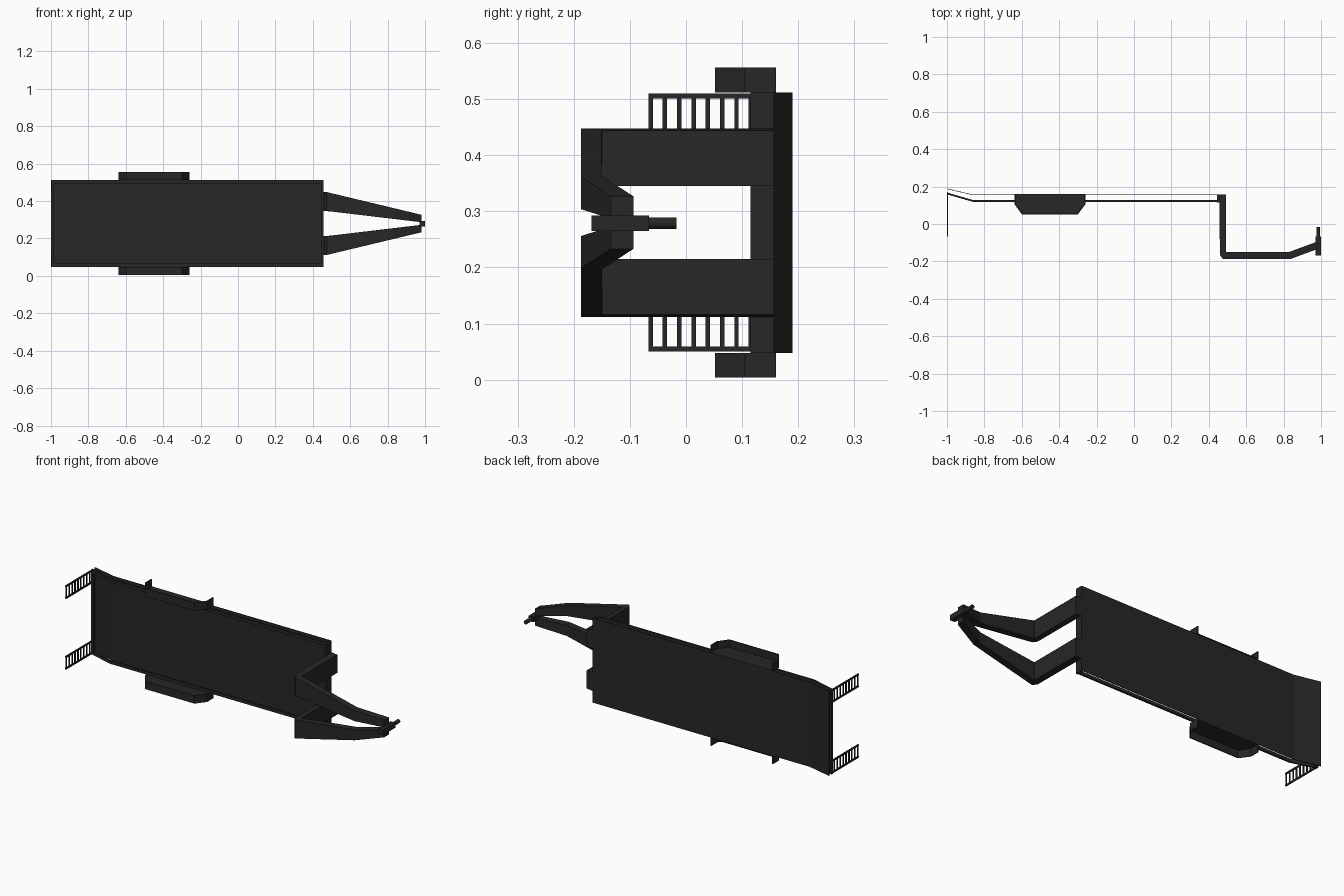
import bpy, bmesh, math
from mathutils import Matrix

if "Cube" in bpy.data.objects:
    bpy.data.objects.remove(bpy.data.objects["Cube"])

ZC = 0.28  # mirror plane across the trailer width

mat = bpy.data.materials.new("black_paint")
mat.diffuse_color = (0.02, 0.02, 0.02, 1)
mat.use_nodes = True
mat.node_tree.nodes["Principled BSDF"].inputs["Base Color"].default_value = mat.diffuse_color


def finish(name, bm):
    bmesh.ops.recalc_face_normals(bm, faces=bm.faces)
    me = bpy.data.meshes.new(name)
    bm.to_mesh(me)
    bm.free()
    me.materials.append(mat)
    ob = bpy.data.objects.new(name, me)
    bpy.context.collection.objects.link(ob)
    return ob


def add_rings(bm, rings):
    """Skin a list of 4-point rings into a closed tube."""
    vs = [[bm.verts.new(p) for p in r] for r in rings]
    for a, b in zip(vs, vs[1:]):
        for i in range(4):
            j = (i + 1) % 4
            bm.faces.new((a[i], a[j], b[j], b[i]))
    bm.faces.new(vs[0])
    bm.faces.new(vs[-1][::-1])


def add_box(bm, x0, x1, y0, y1, z0, z1):
    add_rings(bm, [[(x, y0, z0), (x, y1, z0), (x, y1, z1), (x, y0, z1)] for x in (x0, x1)])


def add_strip(bm, pairs, z0, z1):
    """Bent bar: pairs of (outer, inner) xy points with constant width in z."""
    add_rings(bm, [[(*o, z0), (*i, z0), (*i, z1), (*o, z1)] for o, i in pairs])


def mirror_z(bm):
    geo = bmesh.ops.duplicate(bm, geom=bm.verts[:] + bm.edges[:] + bm.faces[:])["geom"]
    for v in geo:
        if isinstance(v, bmesh.types.BMVert):
            v.co.z = 2 * ZC - v.co.z


# Deck sheet with sloped tail
bm = bmesh.new()
add_strip(bm, [((-1, .187), (-1, .190)), ((-.86, .154), (-.86, .157)),
               ((.457, .154), (.457, .157))], .048, .512)
finish("deck_sheet", bm)

# Perimeter rails following the deck
bm = bmesh.new()
add_strip(bm, [((-1, .158), (-1, .168)), ((-.86, .118), (-.86, .128)),
               ((.457, .118), (.457, .128))], .495, .512)
mirror_z(bm)
add_box(bm, -1, -.984, .155, .167, .048, .512)
finish("deck_rails", bm)

# Front wall of the deck
bm = bmesh.new()
add_box(bm, .445, .457, .115, .157, .048, .512)
finish("front_wall", bm)

# Fenders: bent strip open to the outside, with an inner wall
out = [(-.638, .16), (-.638, .105), (-.60, .052), (-.30, .052), (-.26, .105), (-.26, .16)]
inn = [(-.633, .16), (-.633, .107), (-.598, .057), (-.302, .057), (-.265, .107), (-.265, .16)]
bm = bmesh.new()
add_strip(bm, list(zip(out, inn)), .512, .556)
wall = bm.faces.new([bm.verts.new((x, y, .513)) for x, y in out])
ext = bmesh.ops.extrude_face_region(bm, geom=[wall])["geom"]
bmesh.ops.translate(bm, vec=(0, 0, .003), verts=[v for v in ext if isinstance(v, bmesh.types.BMVert)])
mirror_z(bm)
finish("fenders", bm)

# Gooseneck arms: upright, horizontal run and drop to the coupler, tapering inward
def arm_z(x):
    t = max(0, (x - .475) / .505)
    return .347 - .06 * t, .448 - .121 * t


path = [((.457, .157), (.492, .157)), ((.459, -.165), (.492, -.15)),
        ((.475, -.187), (.4925, -.1505)), ((.838, -.187), (.828, -.15)),
        ((.98, -.134), (.98, -.094))]
rings = []
for o, i in path:
    (oi, oo), (ii, io) = arm_z(o[0]), arm_z(i[0])
    rings.append([(*o, oi), (*i, ii), (*i, io), (*o, oo)])
bm = bmesh.new()
add_rings(bm, rings)
mirror_z(bm)
finish("gooseneck_arms", bm)

# Coupler: square sleeve with a round pin
bm = bmesh.new()
add_box(bm, .97, 1.0, -.168, -.066, .265, .293)
rot = Matrix.Translation((.985, -.06, ZC - .001)) @ Matrix.Rotation(math.pi / 2, 4, 'X')
bmesh.ops.create_cone(bm, cap_ends=True, segments=12, radius1=.0105, radius2=.0105,
                      depth=.086, matrix=rot)
finish("coupler", bm)

# Ladder ramps standing at the tail
bm = bmesh.new()
for z in (.437, .501):
    add_box(bm, -1, -.994, -.067, .17, z, z + .009)
for k in range(10):
    y = -.067 + k * .0255
    add_box(bm, -.999, -.995, y, min(y + .008, .17), .446, .501)
mirror_z(bm)
finish("ramps", bm)
